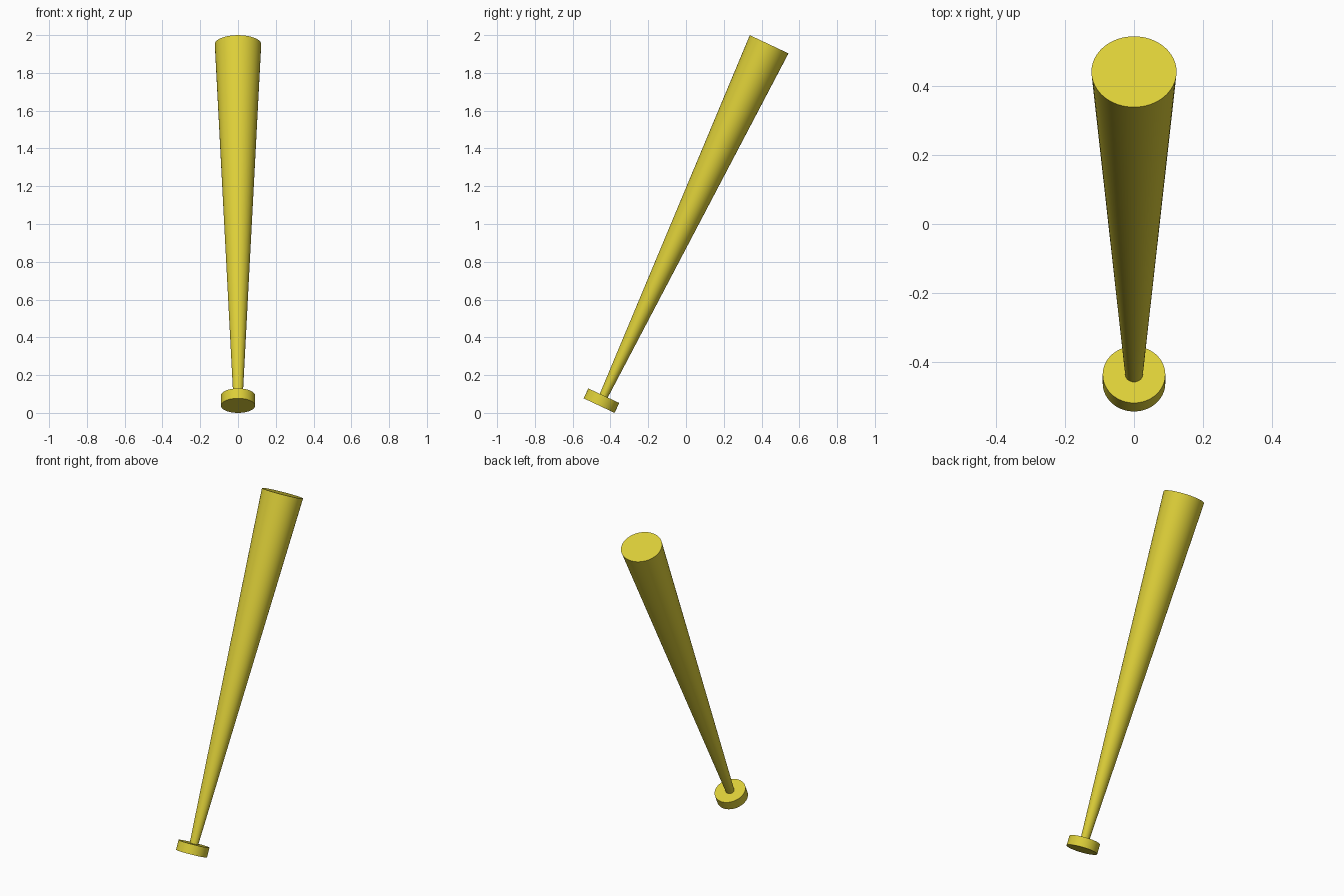
import bpy, math
from mathutils import Matrix, Vector

if "Cube" in bpy.data.objects:
    bpy.data.objects.remove(bpy.data.objects["Cube"])

TILT = math.radians(-25.2)
BASE = Vector((0, -0.460, 0.0386))   # centre of the knob's outer face
SIDES = 64

mat = bpy.data.materials.new("yellow_paint")
mat.diffuse_color = (0.72, 0.62, 0.04, 1)
mat.use_nodes = True
mat.node_tree.nodes["Principled BSDF"].inputs["Base Color"].default_value = mat.diffuse_color


def tapered(name, r1, r2, start, end, flatten=1.0):
    """Cone section along the tilted bat axis, from start to end."""
    bpy.ops.mesh.primitive_cone_add(vertices=SIDES, radius1=r1, radius2=r2,
                                    depth=end - start, end_fill_type='TRIFAN')
    ob = bpy.context.object
    ob.name = name
    ob.data.transform(Matrix.Translation(BASE)
                      @ Matrix.Rotation(TILT, 4, 'X')
                      @ Matrix.Translation((0, 0, (start + end) / 2))
                      @ Matrix.Diagonal((1, flatten, 1, 1)))
    ob.data.materials.append(mat)
    bpy.ops.object.shade_smooth_by_angle(angle=math.radians(35))
    return ob


# knob at the grip end
tapered("bat_knob", 0.0905, 0.0905, 0.0, 0.058)
# long tapered handle and barrel, slightly oval
tapered("bat_barrel", 0.025, 0.123, 0.05, 2.114, 0.92)
